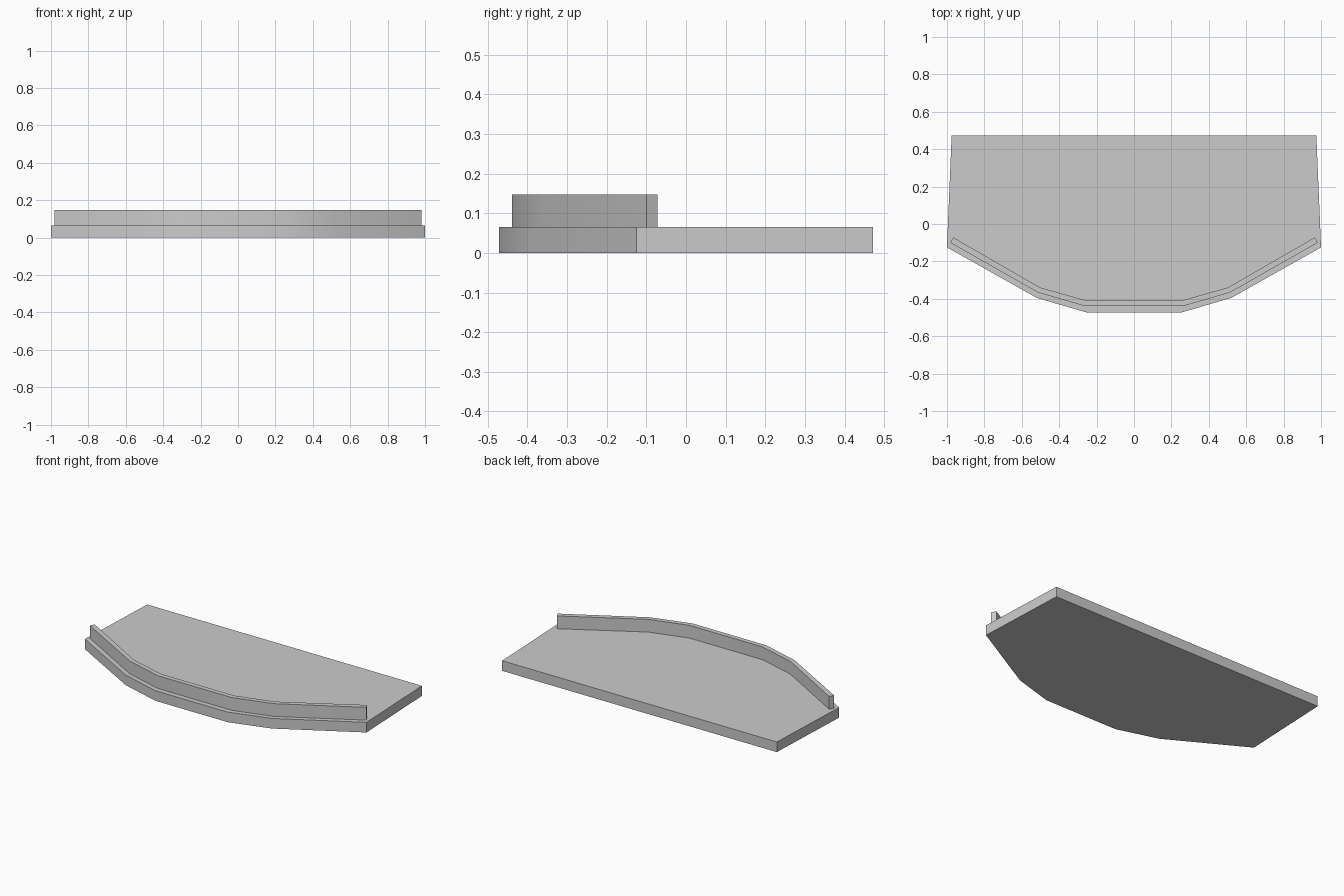
import bpy
import bmesh
import math

cube = bpy.data.objects.get("Cube")
if cube:
    bpy.data.objects.remove(cube, do_unlink=True)

SLAB_TOP = 0.065
RAIL_TOP = 0.147

# Single grey material
grey = bpy.data.materials.new("light_grey")
grey.use_nodes = True
colour = (0.6, 0.6, 0.6, 1)
grey.diffuse_color = colour
grey.node_tree.nodes["Principled BSDF"].inputs["Base Color"].default_value = colour


def mirrored(half):
    """Complete a right-to-left path from its +x half."""
    return half + [(-x, y) for x, y in reversed(half)]


def extrude_outline(name, outline, bottom, top):
    """Raise a closed outline into a solid with softly shaded bends."""
    bm = bmesh.new()
    base = bm.faces.new([bm.verts.new((x, y, bottom)) for x, y in outline])
    result = bmesh.ops.extrude_face_region(bm, geom=[base], use_keep_orig=True)
    raised = [g for g in result["geom"] if isinstance(g, bmesh.types.BMVert)]
    bmesh.ops.translate(bm, verts=raised, vec=(0, 0, top - bottom))
    bmesh.ops.recalc_face_normals(bm, faces=bm.faces)
    mesh = bpy.data.meshes.new(name)
    bm.to_mesh(mesh)
    bm.free()
    mesh.materials.append(grey)
    obj = bpy.data.objects.new(name, mesh)
    bpy.context.collection.objects.link(obj)
    bpy.ops.object.select_all(action="DESELECT")
    obj.select_set(True)
    bpy.context.view_layer.objects.active = obj
    bpy.ops.object.shade_smooth_by_angle(angle=math.radians(30))
    return obj


# Slab with a faceted bowed front and slightly tapered sides
slab_half = [(0.975, 0.472), (1.0, -0.125), (0.52, -0.395), (0.257, -0.472)]
extrude_outline("base_slab", mirrored(slab_half), 0, SLAB_TOP)

# Thin upright rail following the bowed front edge
rail_outer = mirrored([(0.982, -0.1), (0.512, -0.367), (0.262, -0.439)])
rail_inner = mirrored([(0.966, -0.072), (0.503, -0.339), (0.259, -0.408)])
extrude_outline("front_rail", rail_outer + rail_inner[::-1], SLAB_TOP, RAIL_TOP)
